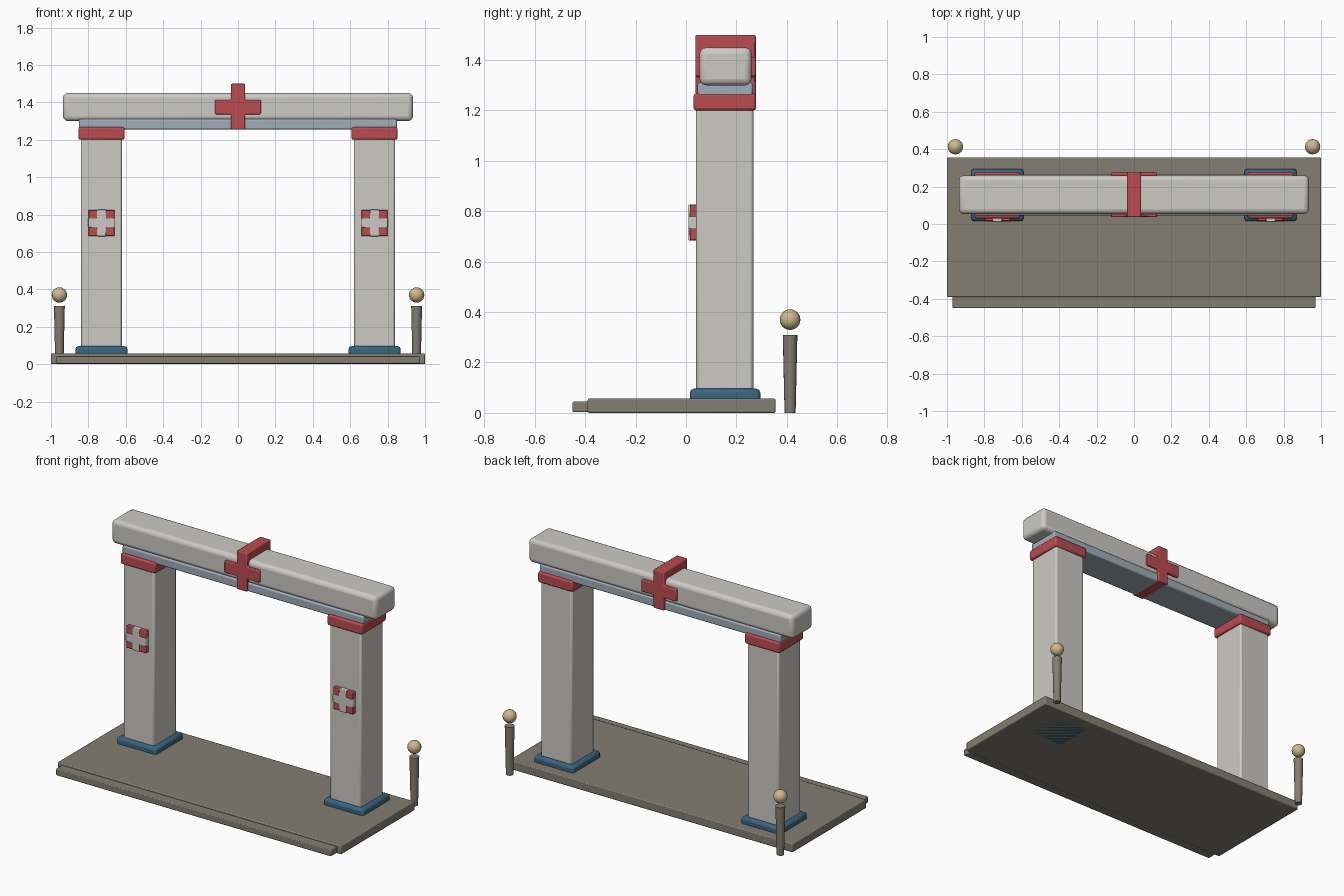
import bpy, math

if "Cube" in bpy.data.objects:
    bpy.data.objects.remove(bpy.data.objects["Cube"])


def material(name, rgb):
    m = bpy.data.materials.new(name)
    m.diffuse_color = (*rgb, 1)
    m.use_nodes = True
    m.node_tree.nodes["Principled BSDF"].inputs["Base Color"].default_value = m.diffuse_color
    return m


STONE = material("pale_stone", (0.60, 0.59, 0.55))
FLOOR = material("floor_stone", (0.23, 0.21, 0.17))
RED = material("red_paint", (0.50, 0.07, 0.08))
BLUE = material("blue_paint", (0.04, 0.13, 0.21))
STEEL = material("pale_blue", (0.35, 0.42, 0.48))
GOLD = material("gold", (0.62, 0.48, 0.27))


def finish(ob, name, mat):
    ob.name = name
    ob.data.materials.append(mat)
    bpy.ops.object.shade_smooth_by_angle(angle=math.radians(35))
    return ob


def box(name, x, y, z, mat, bevel=0.01, segments=2):
    """Bevelled box given as (min, max) ranges."""
    bpy.ops.mesh.primitive_cube_add(size=1, location=[(a + b) / 2 for a, b in (x, y, z)])
    ob = bpy.context.object
    ob.scale = [b - a for a, b in (x, y, z)]
    bpy.ops.object.transform_apply(location=False, rotation=False, scale=True)
    if bevel:
        mod = ob.modifiers.new("bevel", 'BEVEL')
        mod.width, mod.segments = bevel, segments
    return finish(ob, name, mat)


def cross(name, cx, cz, w, h, arm_w, arm_h, y, mat, drop=0, bevel=0.006):
    """Plus-shaped prism; drop shifts the horizontal arm."""
    a, b, c, d = arm_w / 2, w / 2, arm_h / 2, h / 2
    lo, hi = drop - c, drop + c
    pts = [(-a, -d), (a, -d), (a, lo), (b, lo), (b, hi), (a, hi),
           (a, d), (-a, d), (-a, hi), (-b, hi), (-b, lo), (-a, lo)]
    n = len(pts)
    verts = [(px, yy, pz) for yy in y for px, pz in pts]
    faces = [list(range(n)), list(range(2 * n - 1, n - 1, -1))]
    faces += [(i, i + n, (i + 1) % n + n, (i + 1) % n) for i in range(n)]
    me = bpy.data.meshes.new(name)
    me.from_pydata(verts, [], faces)
    ob = bpy.data.objects.new(name, me)
    bpy.context.collection.objects.link(ob)
    ob.location = (cx, 0, cz)
    bpy.ops.object.select_all(action='DESELECT')
    bpy.context.view_layer.objects.active = ob
    ob.select_set(True)
    mod = ob.modifiers.new("bevel", 'BEVEL')
    mod.width, mod.segments = bevel, 2
    return finish(ob, name, mat)


# floor slab and front step
box("floor_slab", (-1, 1), (-0.39, 0.355), (0, 0.057), FLOOR, 0.006)
box("front_step", (-0.97, 0.97), (-0.45, -0.38), (0.003, 0.045), FLOOR, 0.005)

for side, s in (("left", -1), ("right", 1)):
    px = 0.73 * s

    def span(half):
        return (px - half, px + half)

    # pillar with plinth and capital
    box(side + "_plinth", span(0.14), (0.015, 0.295), (0, 0.096), BLUE, 0.016)
    box(side + "_pillar", span(0.11), (0.04, 0.267), (0.002, 1.21), STONE, 0.012)
    box(side + "_capital", span(0.123), (0.03, 0.278), (1.2, 1.267), RED, 0.01)
    # pillar badge
    box(side + "_badge_plate", span(0.07), (0.016, 0.05), (0.685, 0.825), RED, 0.004)
    cross(side + "_badge_cross", px, 0.755, 0.142, 0.142, 0.05, 0.05,
          (0.01, 0.05), STONE, bevel=0.004)
    # bollard behind the slab
    bpy.ops.mesh.primitive_cone_add(vertices=16, radius1=0.022, radius2=0.029,
                                    depth=0.31, location=(0.955 * s, 0.413, 0.155))
    finish(bpy.context.object, side + "_bollard", FLOOR)
    bpy.ops.mesh.primitive_uv_sphere_add(segments=20, ring_count=12, radius=0.041,
                                         location=(0.955 * s, 0.413, 0.37))
    finish(bpy.context.object, side + "_bollard_ball", GOLD)

# lintel strip, top beam and the cross wrapped around them
box("lintel_strip", (-0.85, 0.85), (0.046, 0.265), (1.255, 1.31), STEEL, 0.008)
box("top_beam", (-0.935, 0.935), (0.054, 0.26), (1.3, 1.45), STONE, 0.025, 3)
cross("beam_cross", 0, 1.377, 0.245, 0.245, 0.075, 0.077, (0.037, 0.277), RED, drop=-0.003)
